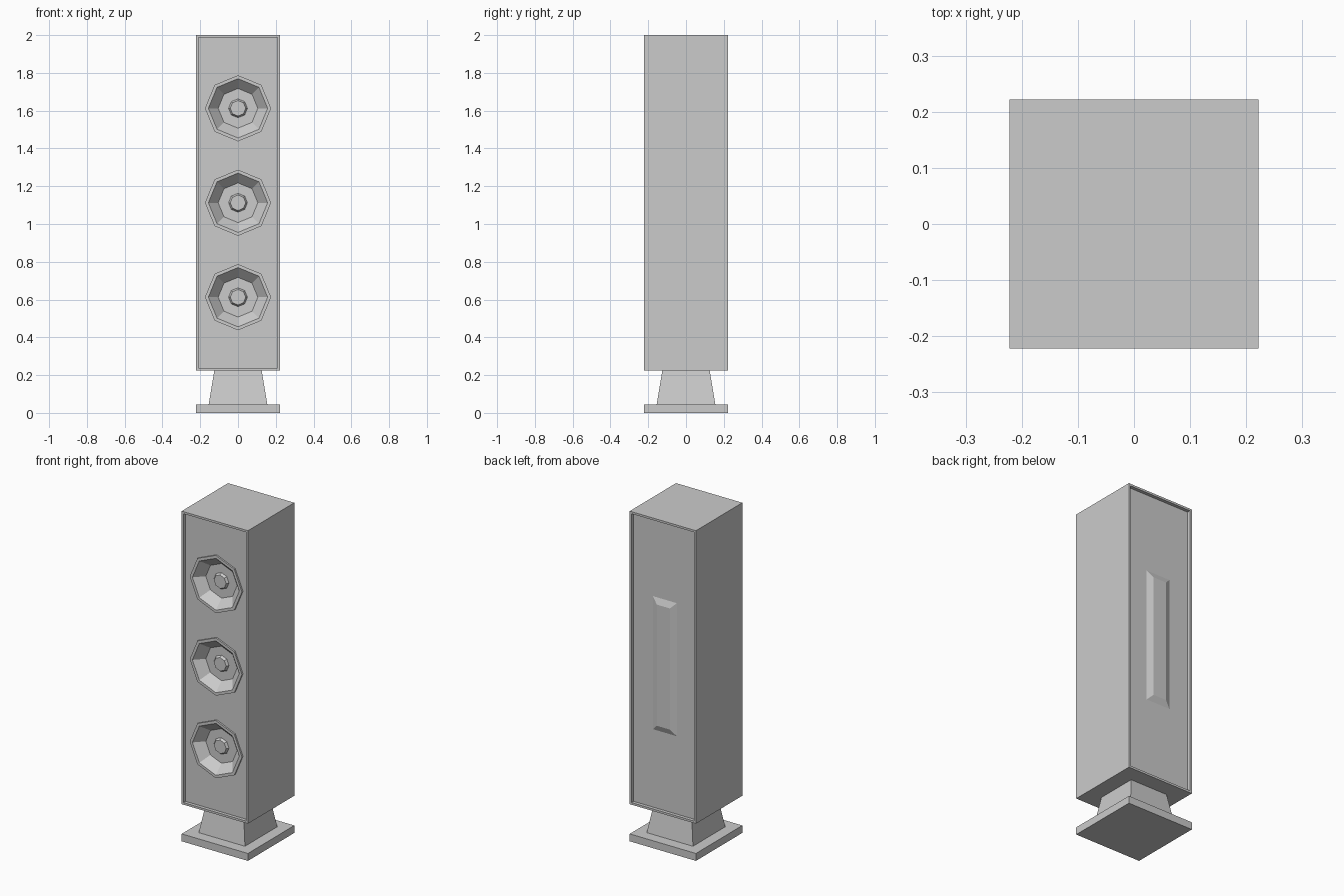
import bpy, bmesh
from math import sin, cos, pi

old = bpy.data.objects.get("Cube")
if old:
    bpy.data.objects.remove(old, do_unlink=True)

grey = bpy.data.materials.new("plain grey")
grey.use_nodes = True
GREY = (0.6, 0.6, 0.6, 1)
grey.diffuse_color = GREY
grey.node_tree.nodes["Principled BSDF"].inputs["Base Color"].default_value = GREY


def finish(bm, name):
    bmesh.ops.recalc_face_normals(bm, faces=bm.faces)
    mesh = bpy.data.meshes.new(name)
    bm.to_mesh(mesh)
    bm.free()
    mesh.materials.append(grey)
    obj = bpy.data.objects.new(name, mesh)
    bpy.context.collection.objects.link(obj)
    return obj


def loft(name, rings):
    """Skin a closed solid through a list of point rings."""
    bm = bmesh.new()
    loops = [[bm.verts.new(p) for p in ring] for ring in rings]
    n = len(loops[0])
    for a, b in zip(loops, loops[1:]):
        for i in range(n):
            j = (i + 1) % n
            bm.faces.new((a[i], a[j], b[j], b[i]))
    bm.faces.new(loops[0])
    bm.faces.new(loops[-1])
    return finish(bm, name)


def square(half, z):
    return [(x * half, y * half, z) for x, y in ((-1, -1), (1, -1), (1, 1), (-1, 1))]


def upright(w, h, y, z):
    return [(x * w, y, z + s * h) for x, s in ((-1, -1), (1, -1), (1, 1), (-1, 1))]


def octagon(r, y, z):
    return [(r * sin(i * pi / 4), y, z + r * cos(i * pi / 4)) for i in range(8)]


HALF, LOW, HIGH = 0.222, 0.225, 2.0
MID = (LOW + HIGH) / 2
PANEL, RIM, FLOOR = -0.202, -0.212, -0.158

# Stand: flat plate and tapered neck
loft("base_plate", [square(HALF, 0), square(HALF, 0.045)])
loft("neck", [square(0.155, 0.045), square(0.125, LOW)])

# Cabinet with sunken front and back panels
bm = bmesh.new()
bmesh.ops.create_cube(bm, size=1)
for v in bm.verts:
    v.co = (v.co.x * 2 * HALF, v.co.y * 2 * HALF, MID + v.co.z * (HIGH - LOW))
bm.normal_update()
ends = [f for f in bm.faces if abs(f.normal.y) > 0.9]
bmesh.ops.inset_individual(bm, faces=ends, thickness=0.018)
for f in bmesh.ops.extrude_discrete_faces(bm, faces=ends)["faces"]:
    for v in f.verts:
        v.co.y *= PANEL / -HALF
cabinet = finish(bm, "cabinet")

for label, z in (("lower", MID - 0.5), ("middle", MID), ("upper", MID + 0.5)):
    # Raised octagonal rim, set into the panel
    rim = loft(label + "_rim", [octagon(0.175, PANEL + 0.002, z), octagon(0.175, RIM, z)])
    # Flared well cut through the rim and into the cabinet
    cutter = loft("well_cutter", [octagon(0.169, RIM - 0.0125, z), octagon(0.157, RIM, z),
                                  octagon(0.105, FLOOR, z)])
    cutter.hide_render = True
    for target in (rim, cabinet):
        mod = target.modifiers.new("well", "BOOLEAN")
        mod.operation = "DIFFERENCE"
        mod.solver = "EXACT"
        mod.object = cutter
        bpy.context.view_layer.objects.active = target
        bpy.ops.object.modifier_apply(modifier=mod.name)
    bpy.data.objects.remove(cutter, do_unlink=True)
    # Small bevelled centre cap
    loft(label + "_cap", [octagon(0.05, FLOOR, z), octagon(0.041, FLOOR - 0.014, z)])

# Chamfered plate on the back panel
loft("back_plate", [upright(0.08, 0.403, -PANEL, MID), upright(0.044, 0.367, -PANEL + 0.015, MID)])
